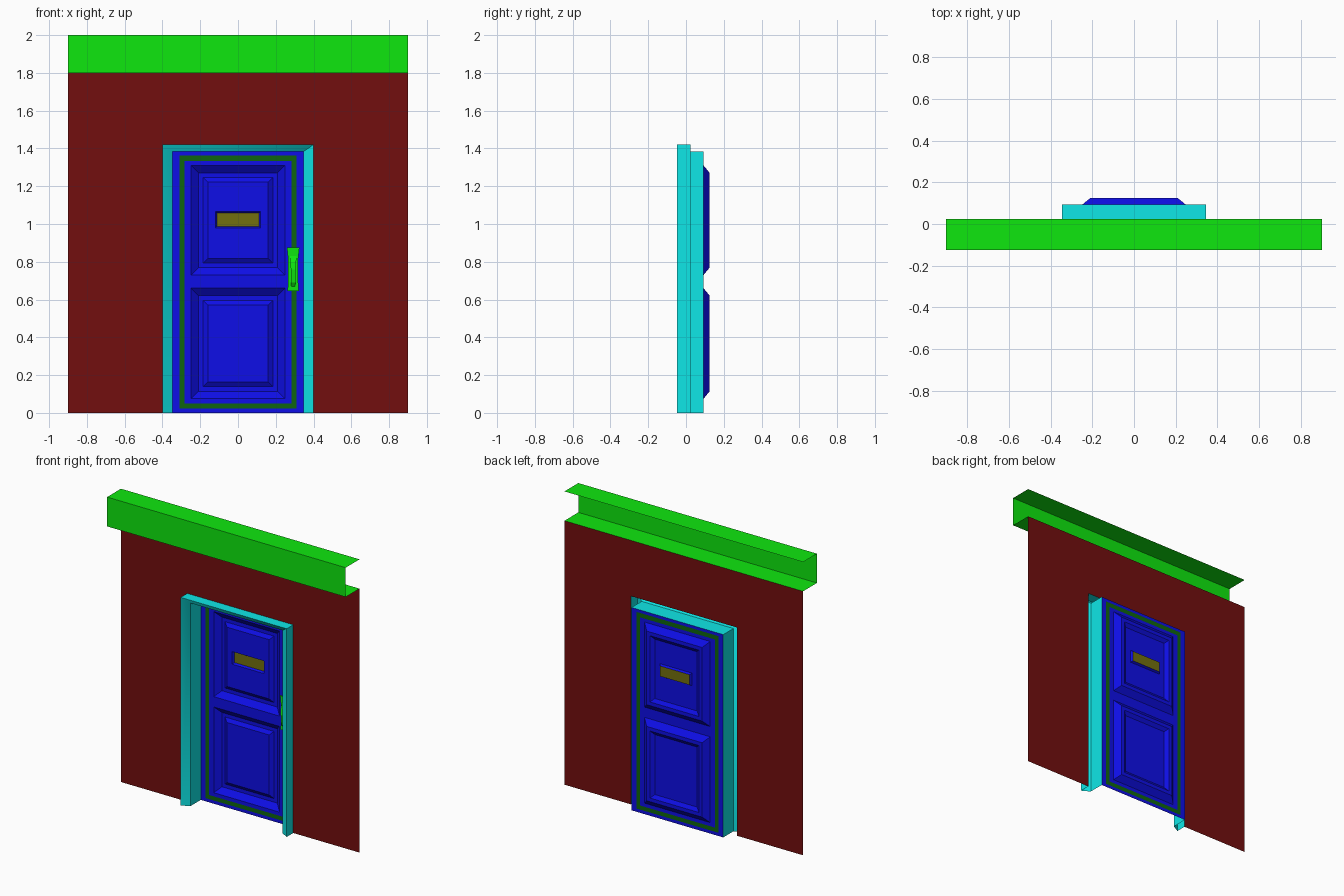
import bpy

if "Cube" in bpy.data.objects:
    bpy.data.objects.remove(bpy.data.objects["Cube"])

def mat(name, r, g, b):
    m = bpy.data.materials.new(name)
    m.diffuse_color = (r, g, b, 1)
    m.use_nodes = True
    m.node_tree.nodes["Principled BSDF"].inputs["Base Color"].default_value = m.diffuse_color
    return m

LO = 0.0045
RED = mat("wall_red", 0.17, LO, LO)
GREEN = mat("bright_green", LO, 0.8, LO)
CYAN = mat("cyan", LO, 0.8, 0.8)
BLUE = mat("blue", LO, LO, 0.8)
OLIVE = mat("olive", 0.17, 0.16, LO)
DARK = mat("dark_green", LO, 0.13, LO)

WALL_Y, DOOR_Y, BACK_Y = 0.024, 0.093, 0.125

def build(name, verts, faces, material):
    me = bpy.data.meshes.new(name)
    me.from_pydata(verts, [], faces)
    me.materials.append(material)
    ob = bpy.data.objects.new(name, me)
    bpy.context.collection.objects.link(ob)
    return ob

def strips(name, rows, material, closed=False, cap=False):
    """Bridge consecutive rows of points with quads."""
    n = len(rows[0])
    verts = [p for row in rows for p in row]
    faces = []
    for r in range(len(rows) - 1):
        for i in range(n if closed else n - 1):
            j = (i + 1) % n
            faces.append((r*n + i, r*n + j, (r+1)*n + j, (r+1)*n + i))
    if cap:
        faces.append(tuple(range((len(rows) - 1)*n, len(rows)*n)))
    return build(name, verts, faces, material)

def rect(hx, z0, z1, y, cx=0):
    return [(cx-hx, y, z0), (cx+hx, y, z0), (cx+hx, y, z1), (cx-hx, y, z1)]

def sheet(name, xs, zs, y, holes, material):
    """Flat upright grid of quads with some cells left open."""
    n = len(xs)
    verts = [(x, y, z) for z in zs for x in xs]
    faces = [(r*n+c, r*n+c+1, (r+1)*n+c+1, (r+1)*n+c)
             for r in range(len(zs)-1) for c in range(n-1) if (c, r) not in holes]
    return build(name, verts, faces, material)

# Wall with doorway
sheet("wall", [-0.9, -0.4, 0.4, 0.9], [0, 1.42, 1.8], WALL_Y, [(1, 0)], RED)

# Open-backed channel over the wall
channel = [(WALL_Y, 1.8), (-0.125, 1.8), (-0.125, 2.0), (WALL_Y, 2.0)]
strips("lintel_channel", [[(x, y, z) for y, z in channel] for x in (-0.9, 0.9)], GREEN)

# Door frame: bevelled sheet profile carried round the opening
frame = [(0.4, 1.42, WALL_Y), (0.4, 1.42, -0.047),
         (0.346, 1.383, -0.016), (0.346, 1.383, DOOR_Y)]
door_frame = strips("door_frame", [[(-w, y, 0), (-w, y, h), (w, y, h), (w, y, 0)]
                                   for w, h, y in frame], CYAN)
# The bevel shades smoothly round one top corner, all other edges stay sharp
for p in door_frame.data.polygons:
    p.use_smooth = True
for e in door_frame.data.edges:
    e.use_edge_sharp = set(e.vertices) != {5, 9}

# Door leaf: rim, inlay strip, then rails and stiles around two panel openings
outer, strip_out, strip_in = [rect(w, a, b, DOOR_Y) for w, a, b in
                              ((0.346, 0, 1.383), (0.31, 0.022, 1.363), (0.283, 0.05, 1.333))]
strips("door_rim", [outer, strip_out], BLUE, closed=True)
strips("inlay_strip", [strip_out, strip_in], DARK, closed=True)
sheet("rails_and_stiles", [-0.283, -0.248, 0.248, 0.283],
      [0.05, 0.075, 0.66, 0.73, 1.31, 1.333], DOOR_Y, [(1, 1), (1, 3)], BLUE)

# Panels: sunk towards the back, with a raised centre field
def panel_rings(z0, z1):
    return [rect(0.248 - d, z0 + d, z1 - d, y) for d, y in
            ((0, DOOR_Y), (0.039, BACK_Y), (0.064, BACK_Y), (0.088, 0.108))]

strips("lower_panel", panel_rings(0.075, 0.66), BLUE, closed=True, cap=True)
slot_out = rect(0.12, 0.98, 1.066, 0.108)
slot_in = rect(0.111, 0.988, 1.058, 0.122)
strips("upper_panel", panel_rings(0.73, 1.31) + [slot_out, slot_in], BLUE, closed=True)
build("mail_slot", slot_in, [(0, 1, 2, 3)], OLIVE)

# Handle: waisted plate with a bowed grip, open where it meets the door
HX = 0.292
plate = [(0.03, 0.645), (0.026, 0.70), (0.026, 0.81), (0.033, 0.875)]
outline = [(HX + w, z) for w, z in plate] + [(HX - w, z) for w, z in reversed(plate)]
strips("handle_plate", [[(x, y, z) for x, z in outline]
                        for y in (DOOR_Y - 0.002, DOOR_Y - 0.009)],
       GREEN, closed=True, cap=True)
bow = [(0.67, 0.082, 0.010), (0.69, 0.068, 0.012), (0.76, 0.060, 0.012),
       (0.80, 0.066, 0.016), (0.83, 0.082, 0.018)]
strips("handle_grip", [[(HX - w, y, z), (HX + w, y, z), (HX + w, y + 0.008, z),
                        (HX - w, y + 0.008, z)] for z, y, w in bow],
       GREEN, closed=True, cap=True)
